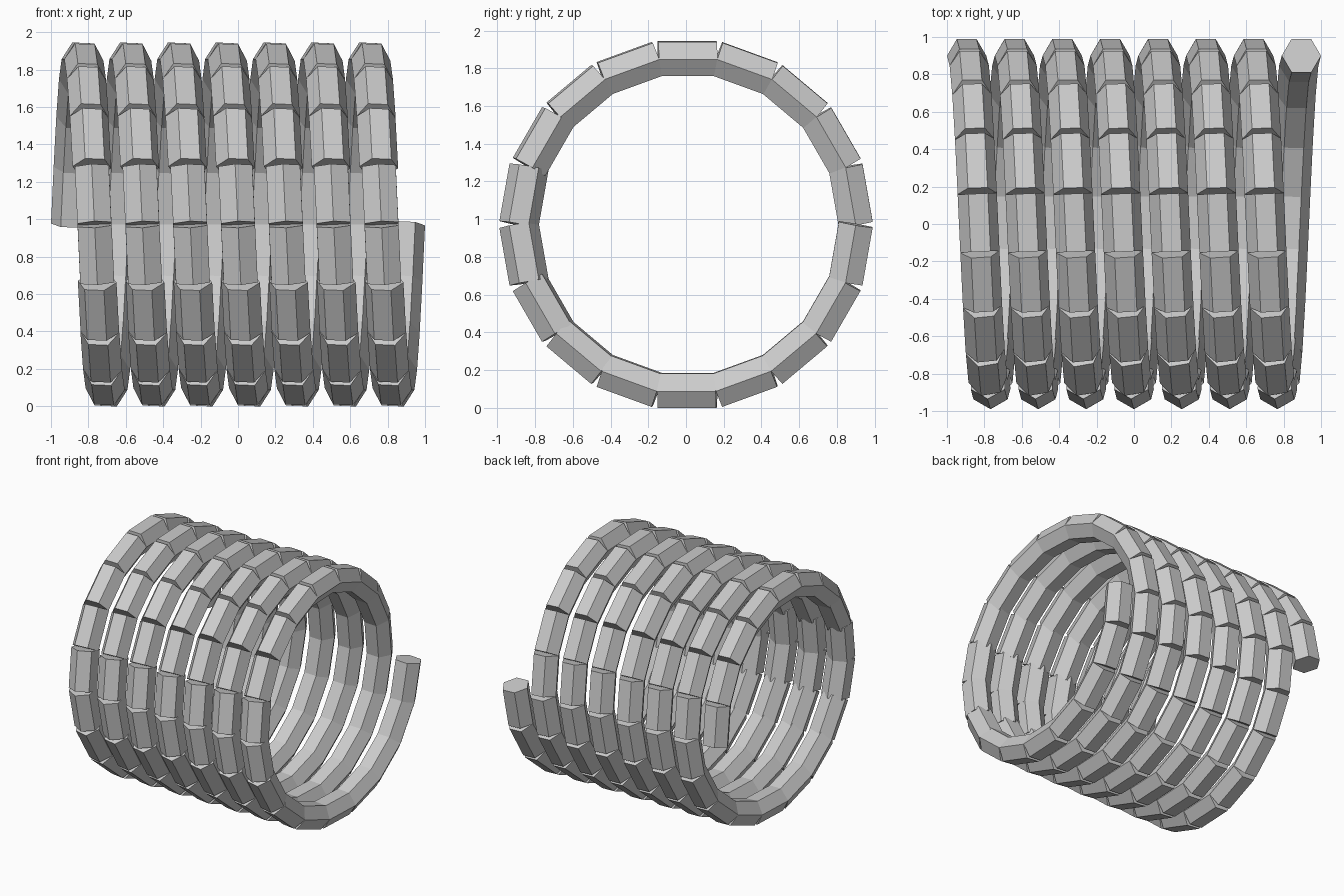
import bpy, bmesh
from math import sin, cos, tau
from mathutils import Vector

cube = bpy.data.objects.get("Cube")
if cube:
    bpy.data.objects.remove(cube, do_unlink=True)

TURNS, STEPS = 7, 18
COIL_RADIUS, BAR_RADIUS, PITCH = 0.893, 0.105, 0.2557
CENTRE = Vector((0, 0.007, 0.972))
UP = Vector((0, 0, 1))

grey = bpy.data.materials.new("plain_grey")
grey.use_nodes = True
colour = (0.6, 0.6, 0.6, 1)
grey.diffuse_color = colour
grey.node_tree.nodes["Principled BSDF"].inputs["Base Color"].default_value = colour


def coil_point(i):
    """Point on a helix around the x axis, starting at the back and rising."""
    a = tau * i / STEPS
    x = PITCH * (i / STEPS - TURNS / 2)
    return CENTRE + Vector((x, COIL_RADIUS * cos(a), COIL_RADIUS * sin(a)))


def add_bar(bm, start, end):
    """Capped six-sided bar, turned the shortest way from upright."""
    turn = UP.rotation_difference(end - start)
    corners = [turn @ Vector((cos(tau * k / 6), sin(tau * k / 6), 0)) * BAR_RADIUS
               for k in range(6)]
    low = [bm.verts.new(start + c) for c in corners]
    high = [bm.verts.new(end + c) for c in corners]
    bm.faces.new(low[::-1])
    bm.faces.new(high)
    for k in range(6):
        n = (k + 1) % 6
        bm.faces.new((low[k], low[n], high[n], high[k]))


# Spring coil: straight bars laid end to end along the helix
bm = bmesh.new()
for i in range(TURNS * STEPS):
    add_bar(bm, coil_point(i), coil_point(i + 1))
mesh = bpy.data.meshes.new("spring_coil")
bm.to_mesh(mesh)
bm.free()
mesh.materials.append(grey)
coil = bpy.data.objects.new("spring_coil", mesh)
bpy.context.collection.objects.link(coil)
